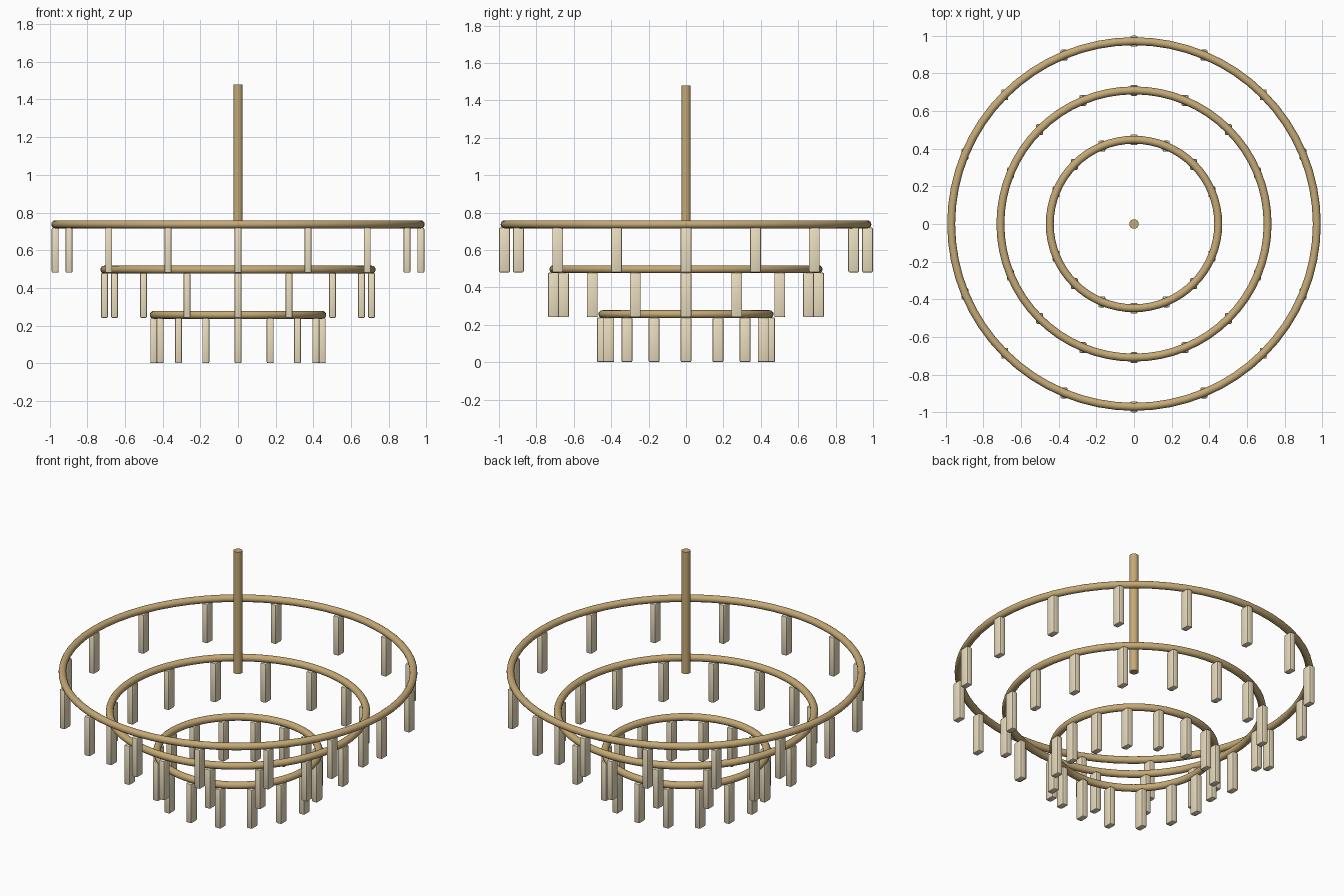
import bpy
import math

if "Cube" in bpy.data.objects:
    bpy.data.objects.remove(bpy.data.objects["Cube"])

TIERS = [  # name, ring radius, ring height
    ("upper", 0.97, 0.737),
    ("middle", 0.709, 0.497),
    ("lower", 0.447, 0.257),
]
TUBE = 0.021
DROPS = 16
DROP_SIZE = (0.037, 0.058, 0.239)


def material(name, color):
    m = bpy.data.materials.new(name)
    m.diffuse_color = color
    m.use_nodes = True
    m.node_tree.nodes["Principled BSDF"].inputs["Base Color"].default_value = m.diffuse_color
    return m


brass = material("brass", (0.56, 0.40, 0.18, 1))
glass = material("warm_glass", (0.83, 0.73, 0.52, 1))


def finish(name, mat, angle):
    ob = bpy.context.object
    ob.name = name
    ob.data.materials.append(mat)
    bpy.ops.object.shade_smooth_by_angle(angle=math.radians(angle))
    return ob


# Central hanging rod
bpy.ops.mesh.primitive_cylinder_add(vertices=24, radius=0.025, depth=0.742,
                                    location=(0, 0, 1.109))
finish("hanging_rod", brass, 40)

# One bevelled drop mesh, shared by every pendant
bpy.ops.mesh.primitive_cube_add(size=1)
first = bpy.context.object
first.scale = DROP_SIZE
bpy.ops.object.transform_apply(location=False, rotation=False, scale=True)
bevel = first.modifiers.new("bevel", 'BEVEL')
bevel.width = 0.007
bevel.segments = 2
bpy.ops.object.modifier_apply(modifier="bevel")
finish("drop", glass, 30)
drop_mesh = first.data
bpy.data.objects.remove(first)

# Three rings, each with a circle of pendants below it
for name, radius, z in TIERS:
    bpy.ops.mesh.primitive_torus_add(major_radius=radius, minor_radius=TUBE,
                                     major_segments=64, minor_segments=16,
                                     location=(0, 0, z))
    finish(name + "_ring", brass, 60)
    for i in range(DROPS):
        a = 2 * math.pi * i / DROPS
        drop = bpy.data.objects.new(f"{name}_drop_{i + 1}", drop_mesh)
        drop.location = (radius * math.cos(a), radius * math.sin(a),
                         z - 0.0175 - DROP_SIZE[2] / 2)
        bpy.context.collection.objects.link(drop)
